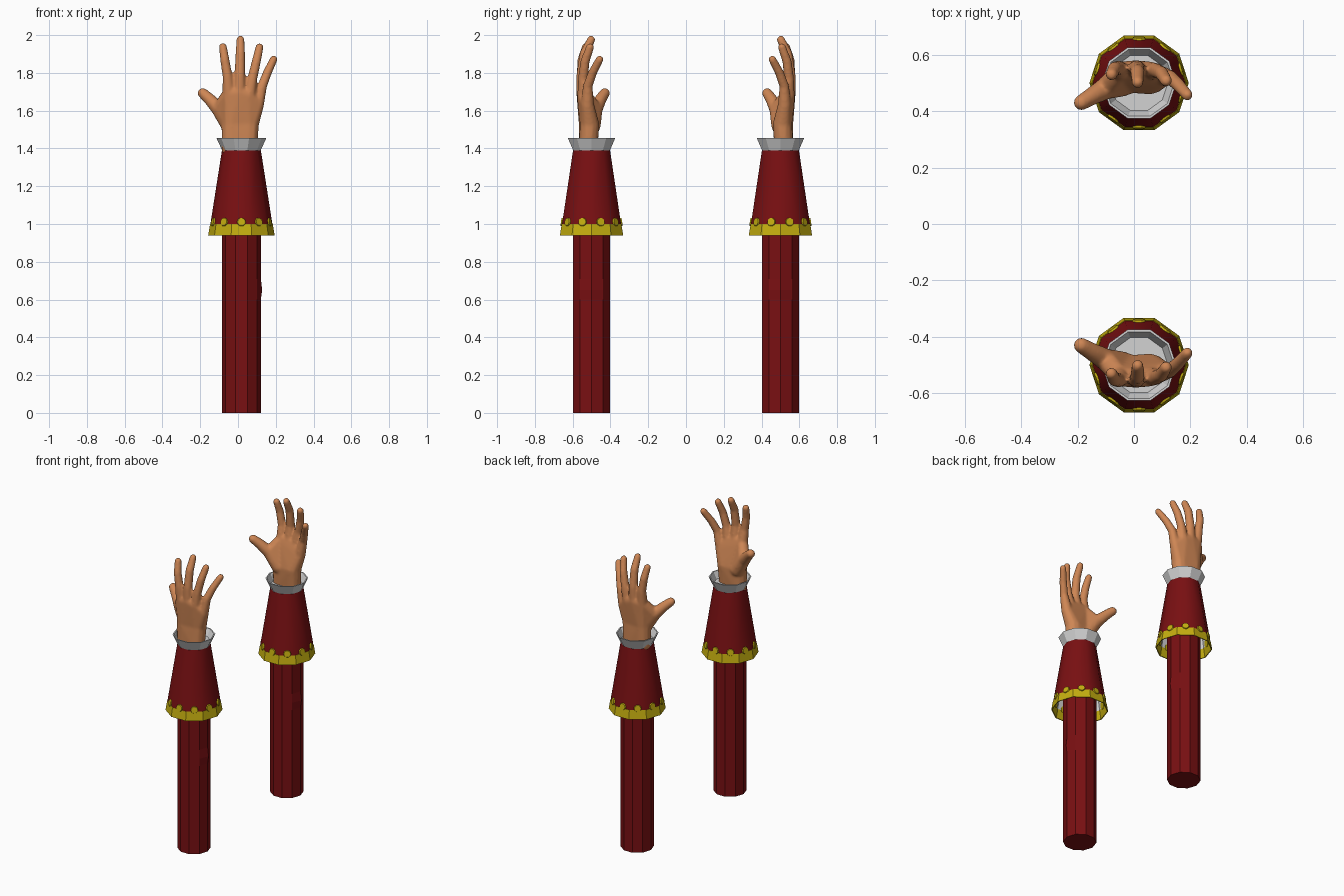
import bpy, bmesh
from math import cos, sin, pi, atan2
from mathutils import Vector, Matrix

cube = bpy.data.objects.get("Cube")
if cube:
    bpy.data.objects.remove(cube, do_unlink=True)

CX, CY, SIDES = 0.018, -0.5, 10      # axis of the front arm


def material(name, rgb):
    m = bpy.data.materials.new(name)
    m.use_nodes = True
    m.diffuse_color = (*rgb, 1)
    m.node_tree.nodes["Principled BSDF"].inputs["Base Color"].default_value = (*rgb, 1)
    return m


SKIN = material("skin", (0.62, 0.24, 0.09))
RED = material("dark red cloth", (0.19, 0.005, 0.006))
GOLD = material("gold trim", (0.55, 0.42, 0.005))
WHITE = material("white linen", (0.65, 0.65, 0.65))


def finish(bm, name, mat, smooth=None):
    """Turn a bmesh into an object, mirrored to make the second arm."""
    bmesh.ops.recalc_face_normals(bm, faces=bm.faces)
    mesh = bpy.data.meshes.new(name)
    bm.to_mesh(mesh)
    bm.free()
    ob = bpy.data.objects.new(name, mesh)
    bpy.context.collection.objects.link(ob)
    mesh.materials.append(mat)
    if smooth:
        bpy.ops.object.select_all(action='DESELECT')
        ob.select_set(True)
        bpy.context.view_layer.objects.active = ob
        bpy.ops.object.shade_smooth_by_angle(angle=smooth)
    return ob


def mirror(ob):
    mod = ob.modifiers.new("second arm", 'MIRROR')
    mod.use_axis = (False, True, False)
    mod.use_mirror_merge = False


def lathe(name, profile, mat, caps=(False, False), smooth=None, closed=False):
    """Ten-sided surface through (radius, height) rings."""
    bm = bmesh.new()
    rings = [[bm.verts.new((CX + r * cos(2 * pi * i / SIDES),
                            CY + r * sin(2 * pi * i / SIDES), z))
              for i in range(SIDES)] for r, z in profile]
    pairs = list(zip(rings, rings[1:])) + ([(rings[-1], rings[0])] if closed else [])
    for a, b in pairs:
        for i in range(SIDES):
            j = (i + 1) % SIDES
            bm.faces.new((a[i], a[j], b[j], b[i]))
    for cap, ring in zip(caps, (rings[0], rings[-1])):
        if cap:
            bm.faces.new(ring)
    ob = finish(bm, name, mat, smooth)
    mirror(ob)
    return ob


# Long sleeve with a small elbow crease on its +x edge
sleeve = lathe("sleeve", [(0.103, 0), (0.103, 0.60), (0.103, 0.65), (0.103, 0.71),
                          (0.103, 1.38)], RED, caps=(True, True))
for v in sleeve.data.vertices:
    if abs(v.co.z - 0.65) < 0.01 and v.co.x > CX + 0.09:
        v.co.x += 0.007

# Flared cuff, its gold hem and its pale lining
lathe("flared_cuff", [(0.164, 1.0), (0.103, 1.39)], RED, smooth=0.7)
lathe("gold_hem", [(0.170, 0.94), (0.176, 0.94), (0.166, 1.0), (0.160, 1.0)],
      GOLD, closed=True)
lathe("cuff_lining", [(0.170, 0.94), (0.104, 1.36)], WHITE)

# Shirt cuff: flares outwards, then folds down inside to a floor
lathe("shirt_cuff", [(0.100, 1.385), (0.132, 1.455), (0.124, 1.455), (0.102, 1.41)],
      WHITE, caps=(True, True))

# Gold studs, one in the middle of each cuff face
bm = bmesh.new()
tilt = atan2(0.061, 0.39)
for i in range(SIDES):
    a = 2 * pi * (i + 0.5) / SIDES
    r = 0.163 * cos(pi / SIDES)
    place = (Matrix.Translation((CX + r * cos(a), CY + r * sin(a), 1.01))
             @ Matrix.Rotation(a, 4, 'Z') @ Matrix.Rotation(pi / 2 - tilt, 4, 'Y'))
    bmesh.ops.create_cone(bm, cap_ends=True, segments=10, radius1=0.026,
                          radius2=0.021, depth=0.014, matrix=place)
mirror(finish(bm, "cuff_studs", GOLD))


def hull(bm, balls):
    """Convex skin around balls given as (x, y, z, radius)."""
    part = bmesh.new()
    for x, y, z, r in balls:
        bmesh.ops.create_icosphere(part, subdivisions=2, radius=r * 1.05,
                                   matrix=Matrix.Translation((x, y, z)))
    out = bmesh.ops.convex_hull(part, input=part.verts)
    junk = {g for g in out["geom_interior"] + out["geom_unused"]
            if isinstance(g, bmesh.types.BMVert)}
    bmesh.ops.delete(part, geom=list(junk), context='VERTS')
    temp = bpy.data.meshes.new("temp")
    part.to_mesh(temp)
    part.free()
    bm.from_mesh(temp)
    bpy.data.meshes.remove(temp)


# Hand: each digit runs from its knuckle to its tip
fingers = [
    [(-0.048, -0.540, 1.69, 0.034), (-0.055, -0.553, 1.78, 0.026),
     (-0.070, -0.550, 1.87, 0.024), (-0.080, -0.530, 1.938, 0.021)],
    [(0.008, -0.545, 1.70, 0.034), (0.010, -0.553, 1.79, 0.027),
     (0.012, -0.538, 1.90, 0.025), (0.013, -0.502, 1.976, 0.021)],
    [(0.060, -0.540, 1.68, 0.034), (0.076, -0.545, 1.77, 0.026),
     (0.097, -0.535, 1.86, 0.024), (0.114, -0.508, 1.936, 0.021)],
    [(0.103, -0.522, 1.63, 0.034), (0.128, -0.520, 1.73, 0.025),
     (0.155, -0.495, 1.80, 0.023), (0.189, -0.457, 1.872, 0.020)],
]
thumb = [(-0.040, -0.500, 1.52, 0.047), (-0.098, -0.482, 1.605, 0.039),
         (-0.150, -0.452, 1.66, 0.031), (-0.187, -0.430, 1.693, 0.027)]
wrist = [(-0.040, -0.517, 1.40, 0.046), (0.055, -0.517, 1.40, 0.046)]
heel = [(-0.038, -0.517, 1.53, 0.048), (0.062, -0.510, 1.53, 0.048)]

bm = bmesh.new()
hull(bm, wrist + heel)
hull(bm, heel + [f[0] for f in fingers])
for digit in fingers + [thumb]:
    for a, b in zip(digit, digit[1:]):
        hull(bm, [a, b])
hull(bm, [thumb[0], thumb[1], fingers[0][0]])
hand = finish(bm, "hand", SKIN)

remesh = hand.modifiers.new("blend", 'REMESH')
remesh.mode = 'VOXEL'
remesh.voxel_size = 0.007
remesh.use_smooth_shade = True
soften = hand.modifiers.new("soften", 'SMOOTH')
soften.factor = 0.5
soften.iterations = 8
mirror(hand)
